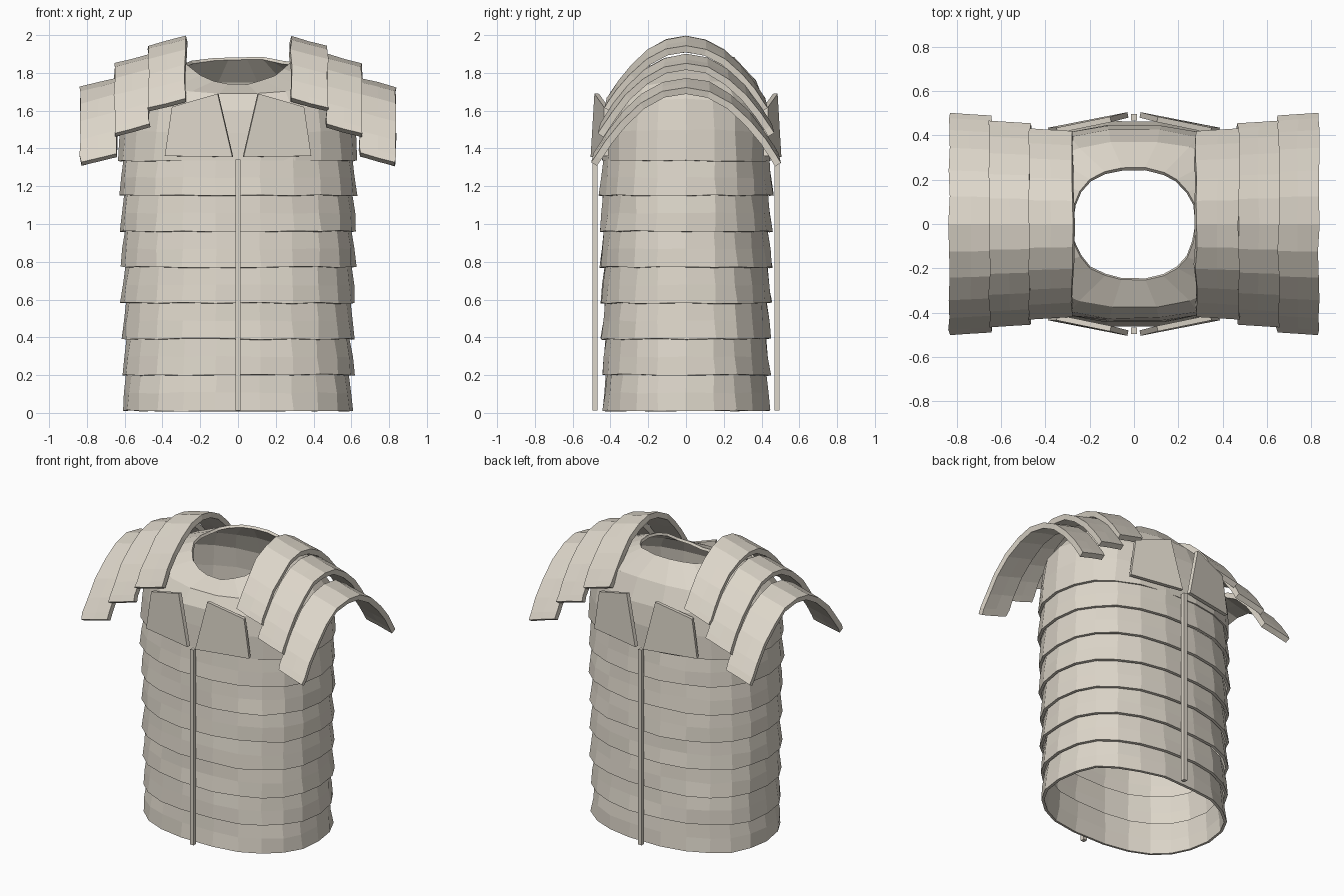
import bpy, bmesh, math, random

random.seed(4)
if "Cube" in bpy.data.objects:
    bpy.data.objects.remove(bpy.data.objects["Cube"])

COLOUR = (0.72, 0.67, 0.585, 1)
plate = bpy.data.materials.new("pale_bone_metal")
plate.use_nodes = True
plate.diffuse_color = COLOUR
plate.node_tree.nodes["Principled BSDF"].inputs["Base Color"].default_value = COLOUR


def sheet(name, rows, thickness, closed=False):
    """Skin rows of points into a sheet, thickened inwards."""
    bm = bmesh.new()
    grid = [[bm.verts.new(p) for p in row] for row in rows]
    n = len(rows[0])
    for low, high in zip(grid, grid[1:]):
        for i in range(n if closed else n - 1):
            j = (i + 1) % n
            bm.faces.new((low[i], low[j], high[j], high[i]))
    mesh = bpy.data.meshes.new(name)
    bm.to_mesh(mesh)
    bm.free()
    obj = bpy.data.objects.new(name, mesh)
    bpy.context.collection.objects.link(obj)
    mesh.materials.append(plate)
    mod = obj.modifiers.new("thickness", "SOLIDIFY")
    mod.thickness = thickness
    mod.offset = -1
    return obj


def wobble(size=0.005):
    return random.uniform(-size, size)


SIDES = 22


def ring(rx, ry, front, side, back):
    """Rounded body section whose height differs at front, side and back."""
    points = []
    for i in range(SIDES):
        a = math.tau * i / SIDES
        c, s = math.cos(a), math.sin(a)
        x = math.copysign(abs(c) ** 0.85, c) * rx
        y = math.copysign(abs(s) ** 0.85, s) * ry
        z = side * c * c + (front if s < 0 else back) * s * s
        points.append((x + wobble(), y + wobble(), z + wobble(0.004)))
    return points


# Overlapping waist bands, each flaring towards its lower edge
STEP = 0.19
for k in range(7):
    z = 0.012 + STEP * k
    grow = 0.003 * k
    sections = [(0.612, 0.447, z), (0.603, 0.436, z + STEP / 2), (0.588, 0.424, z + STEP + 0.012)]
    rows = [ring(rx + grow, ry + grow, h, h, h) for rx, ry, h in sections]
    sheet(f"waist_band_{k + 1}", rows, 0.018, closed=True)

# Chest and shoulder yoke, closing in to the neck opening
yoke = [
    (0.635, 0.447, 1.335, 1.335, 1.335),
    (0.622, 0.445, 1.48, 1.50, 1.48),
    (0.600, 0.430, 1.60, 1.66, 1.62),
    (0.530, 0.375, 1.69, 1.75, 1.76),
    (0.280, 0.255, 1.74, 1.855, 1.885),
]
sheet("chest_yoke", [ring(*r) for r in yoke], 0.018, closed=True)

# Arched shoulder plates: inner x, outer x, top, drop, half depth
SHOULDERS = {
    "inner": (0.28, 0.475, 1.995, 0.33, 0.42),
    "middle": (0.47, 0.655, 1.90, 0.37, 0.455),
    "outer": (0.645, 0.835, 1.775, 0.40, 0.49),
}
ARC = 12
for label, (x0, x1, top, drop, half) in SHOULDERS.items():
    for side_name, sx in (("left", 1), ("right", -1)):
        rows = []
        for j in range(ARC + 1):
            t = math.sin((j / ARC - 0.5) * math.pi * 0.96) / math.sin(math.pi * 0.48)
            row = []
            for f in (0, 0.5, 1):
                x = x0 + (x1 - x0) * f + wobble()
                y = t * (half + 0.012 * f)
                z = top - 0.05 * f - drop * abs(t) ** 2.1 + wobble(0.003)
                row.append((sx * x, y, z))
            rows.append(row[::sx])
        sheet(f"{side_name}_{label}_shoulder_plate", rows, 0.036)

# Tapered breast and back plates, and the thin closing strips
for face, sy in (("front", -1), ("back", 1)):
    for side_name, sx in (("left", 1), ("right", -1)):
        low = [(0.03 * sx, 0.505 * sy, 1.355), (0.388 * sx, 0.435 * sy, 1.36)]
        high = [(0.108 * sx, 0.485 * sy, 1.69), (0.35 * sx, 0.435 * sy, 1.62)]
        turn = -sx * sy
        sheet(f"{side_name}_{face}_chest_plate", [low[::turn], high[::turn]], 0.025)
    bpy.ops.mesh.primitive_cube_add(size=1, location=(0, 0.482 * sy, 0.677))
    strip = bpy.context.object
    strip.name = f"{face}_closing_strip"
    strip.scale = (0.026, 0.028, 1.33)
    strip.data.materials.append(plate)
